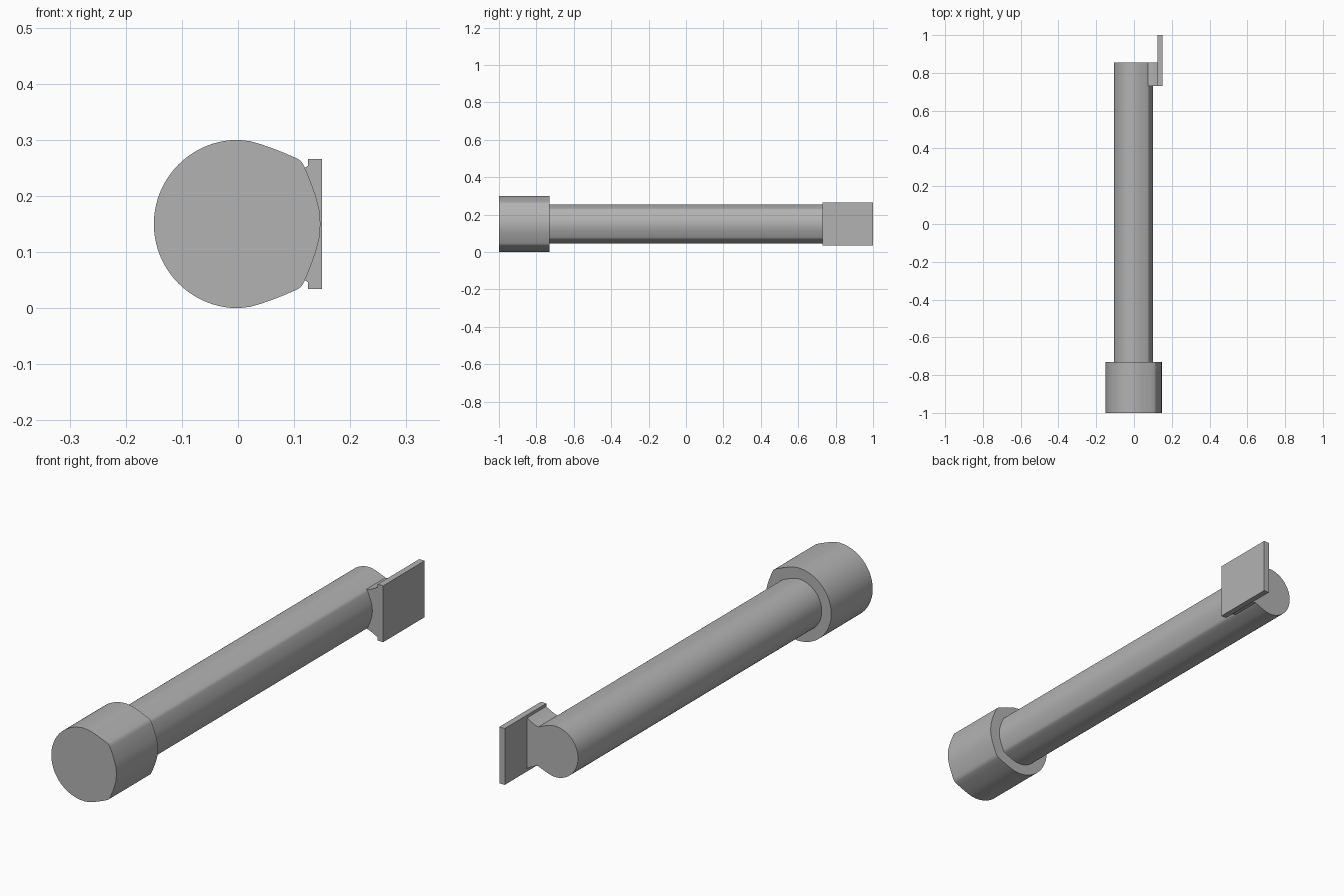
import bpy, bmesh
from math import sin, cos, pi, radians

cube = bpy.data.objects.get("Cube")
if cube:
    bpy.data.objects.remove(cube, do_unlink=True)

grey = bpy.data.materials.new("plain grey")
grey.use_nodes = True
GREY = (0.45, 0.45, 0.45, 1)
grey.diffuse_color = GREY
grey.node_tree.nodes["Principled BSDF"].inputs["Base Color"].default_value = GREY

MID = 0.15  # height of the long axis


def extrude(name, outline, y0, y1, smooth=None):
    """Extrude an (x, z) outline along y."""
    bm = bmesh.new()
    base = bm.faces.new([bm.verts.new((x, y0, z + MID)) for x, z in outline])
    moved = bmesh.ops.extrude_face_region(bm, geom=[base])["geom"]
    verts = [v for v in moved if isinstance(v, bmesh.types.BMVert)]
    bmesh.ops.translate(bm, verts=verts, vec=(0, y1 - y0, 0))
    bmesh.ops.recalc_face_normals(bm, faces=bm.faces)
    mesh = bpy.data.meshes.new(name)
    bm.to_mesh(mesh)
    bm.free()
    mesh.materials.append(grey)
    obj = bpy.data.objects.new(name, mesh)
    bpy.context.collection.objects.link(obj)
    if smooth:
        bpy.ops.object.select_all(action="DESELECT")
        obj.select_set(True)
        bpy.context.view_layer.objects.active = obj
        bpy.ops.object.shade_smooth_by_angle(angle=radians(smooth))
    return obj


def mirrored(upper):
    """Close an upper half outline with its mirror image below."""
    return upper + [(x, -z) for x, z in reversed(upper) if z > 1e-6]


def section(radius, shift=0):
    """Round on the left, with a shallow bulged face on the right."""
    left = [(-cos(a), sin(a)) for a in (i * pi / 40 for i in range(21))]
    shoulder = [(0.14, 0.985), (0.28, 0.945), (0.43, 0.892), (0.58, 0.832), (0.71, 0.775)]
    face = [(0.755, 0.74), (0.785, 0.69), (0.86, 0.51), (0.925, 0.33), (0.965, 0.17), (0.98, 0)]
    upper = left + shoulder + face
    upper = [(x * radius + shift, z * radius) for x, z in upper]
    upper[0] = (upper[0][0], 0)
    return mirrored(upper)


# Head and shaft share one cross-section at two sizes
extrude("head", section(0.15), -1, -0.73, 40)
extrude("shaft", section(0.105, -0.002), -0.73, 0.855, 40)

# Flared neck between the shaft and the plate
extrude("neck", mirrored([(0.04, 0.08), (0.075, 0.081), (0.09, 0.085),
                          (0.107, 0.093), (0.125, 0.104)]), 0.73, 0.855, 40)

# Thin mounting plate
extrude("mounting_plate", mirrored([(0.125, 0.116), (0.15, 0.116)]), 0.73, 1)
